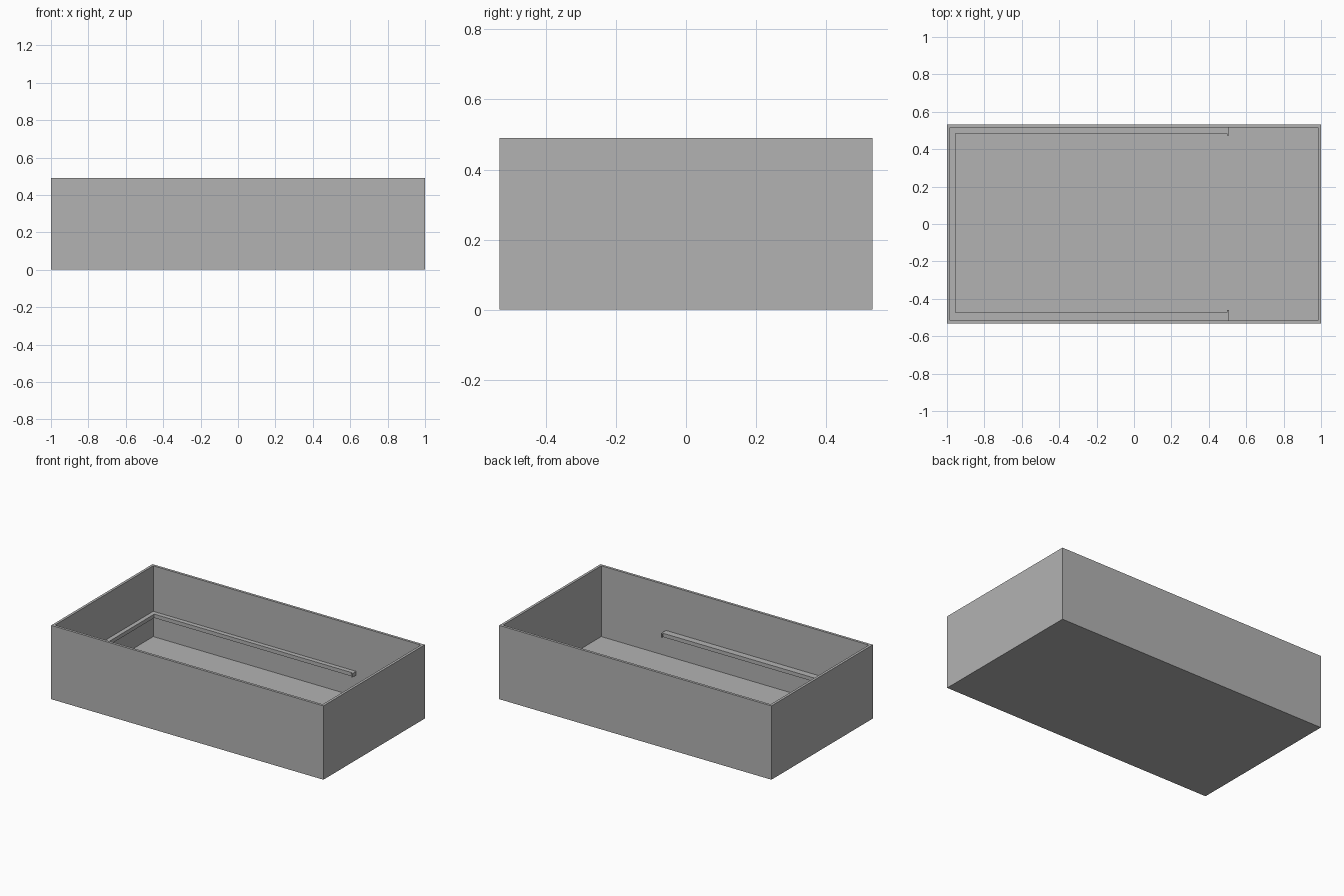
import bpy
import bmesh

cube = bpy.data.objects.get("Cube")
if cube:
    bpy.data.objects.remove(cube, do_unlink=True)

# One plain grey for the whole tray
grey = bpy.data.materials.new("plain grey")
grey.use_nodes = True
grey.diffuse_color = (0.45, 0.45, 0.45, 1)
grey.node_tree.nodes["Principled BSDF"].inputs["Base Color"].default_value = grey.diffuse_color

HX, HY, HEIGHT = 1.0, 0.532, 0.49
WALL, FLOOR = 0.017, 0.02
IX, IY = HX - WALL, HY - WALL


def add_object(name, bm):
    bmesh.ops.recalc_face_normals(bm, faces=bm.faces)
    mesh = bpy.data.meshes.new(name)
    bm.to_mesh(mesh)
    bm.free()
    mesh.materials.append(grey)
    obj = bpy.data.objects.new(name, mesh)
    bpy.context.collection.objects.link(obj)
    return obj


def prism(name, outline, z0, z1):
    """Extrude a flat outline from z0 up to z1."""
    bm = bmesh.new()
    base = bm.faces.new([bm.verts.new((x, y, z0)) for x, y in outline])
    top = bmesh.ops.extrude_face_region(bm, geom=[base], use_keep_orig=True)
    verts = [v for v in top["geom"] if isinstance(v, bmesh.types.BMVert)]
    bmesh.ops.translate(bm, verts=verts, vec=(0, 0, z1 - z0))
    return add_object(name, bm)


# Open box: inset the top face, then sink it to the floor
bm = bmesh.new()
bmesh.ops.create_cube(bm, size=1)
for v in bm.verts:
    v.co = (v.co.x * 2 * HX, v.co.y * 2 * HY, (v.co.z + 0.5) * HEIGHT)
top = max(bm.faces, key=lambda f: f.calc_center_median().z)
bmesh.ops.inset_region(bm, faces=[top], thickness=WALL, use_even_offset=True)
sunk = bmesh.ops.extrude_face_region(bm, geom=[top])
bmesh.ops.delete(bm, geom=[top], context="FACES")
for v in sunk["geom"]:
    if isinstance(v, bmesh.types.BMVert):
        v.co.z = FLOOR
add_object("box_shell", bm)

# U-shaped support ledge with a small stop lip at each open end
END, LIP, LIP_DEPTH = 0.508, 0.01, 0.011
LEFT, BACK, FRONT = -0.955, 0.485, -0.472
ledge = [
    (END, IY), (-IX, IY), (-IX, -IY), (END, -IY),
    (END, FRONT + LIP_DEPTH), (END - LIP, FRONT + LIP_DEPTH), (END - LIP, FRONT),
    (LEFT, FRONT), (LEFT, BACK),
    (END - LIP, BACK), (END - LIP, BACK - LIP_DEPTH), (END, BACK - LIP_DEPTH),
]
prism("support_ledge", ledge, 0.163, 0.188)
